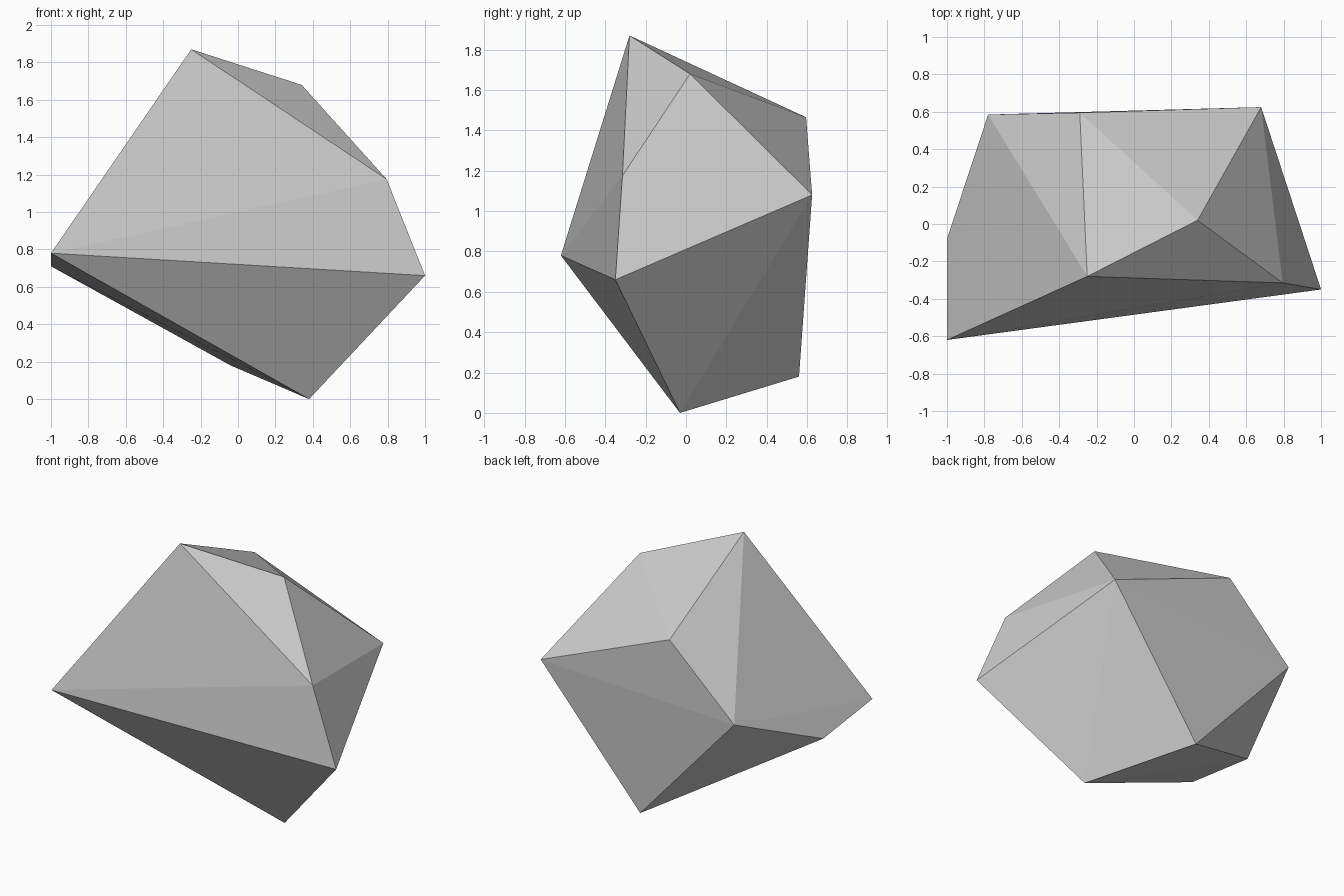
import bpy
import bmesh

cube = bpy.data.objects.get("Cube")
if cube:
    bpy.data.objects.remove(cube, do_unlink=True)

# Plain stone grey
stone = bpy.data.materials.new("stone_grey")
stone.use_nodes = True
grey = (0.6, 0.6, 0.6, 1.0)
stone.diffuse_color = grey
stone.node_tree.nodes["Principled BSDF"].inputs["Base Color"].default_value = grey

# Corners of the faceted boulder
peak = [(-0.25, -0.28, 1.87), (0.34, 0.02, 1.68), (-0.29, 0.595, 1.465)]
right_side = [(0.795, -0.315, 1.175), (1.0, -0.35, 0.66), (0.68, 0.625, 1.08)]
left_side = [(-1.0, -0.62, 0.78), (-1.0, -0.08, 0.71), (-0.78, 0.585, 1.0)]
base = [(0.38, -0.03, 0.0), (-0.04, 0.56, 0.18)]

# Wrap the corners in a convex skin
bm = bmesh.new()
for corner in peak + right_side + left_side + base:
    bm.verts.new(corner)
bmesh.ops.convex_hull(bm, input=bm.verts[:])
bmesh.ops.recalc_face_normals(bm, faces=bm.faces[:])

mesh = bpy.data.meshes.new("boulder")
bm.to_mesh(mesh)
bm.free()
mesh.materials.append(stone)
boulder = bpy.data.objects.new("boulder", mesh)
bpy.context.collection.objects.link(boulder)
